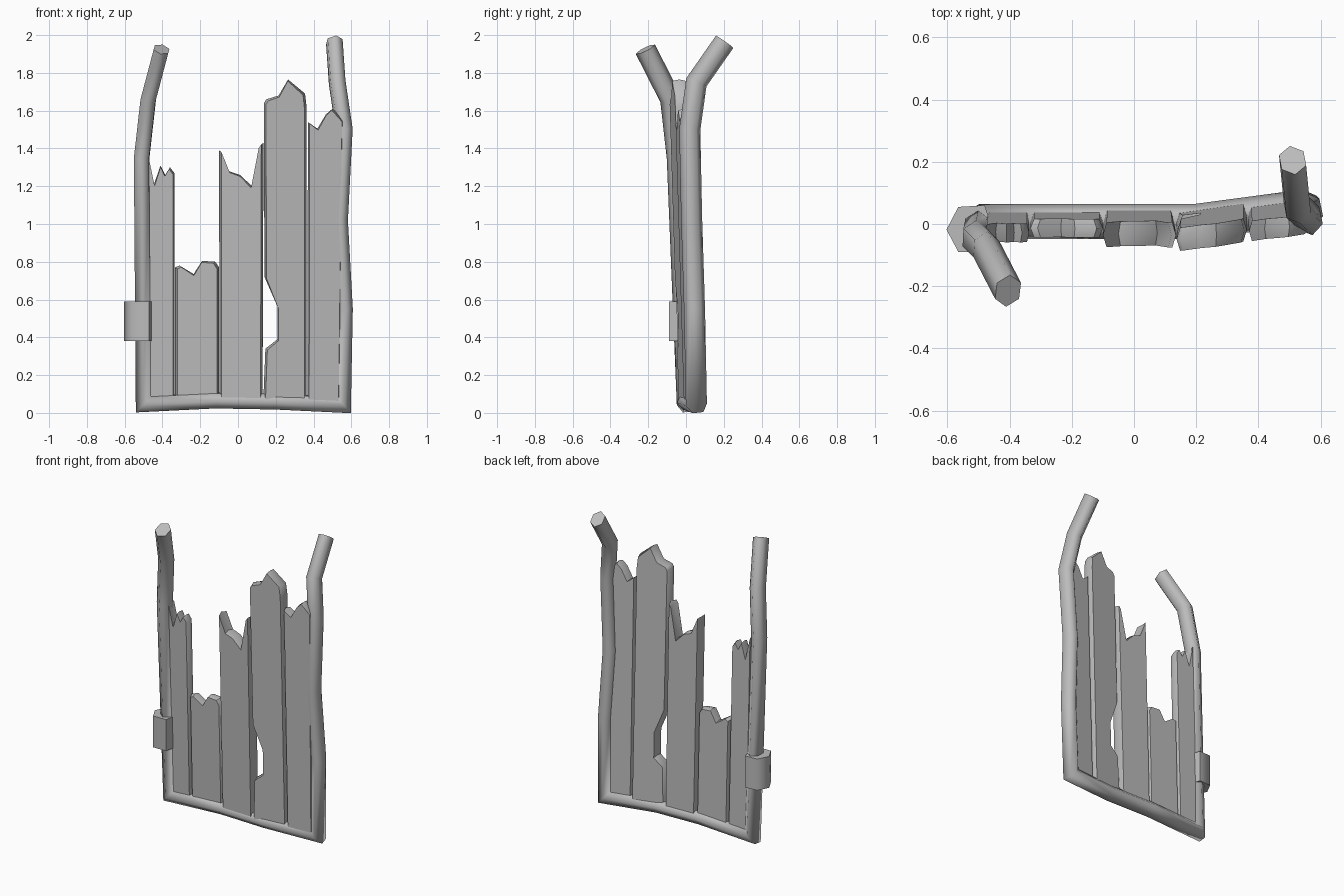
import bpy, bmesh, math
from mathutils import Vector

cube = bpy.data.objects.get("Cube")
if cube:
    bpy.data.objects.remove(cube)

# One plain grey for everything
GREY = (0.5, 0.5, 0.5, 1)
grey = bpy.data.materials.new("weathered grey")
grey.use_nodes = True
grey.diffuse_color = GREY
grey.node_tree.nodes["Principled BSDF"].inputs["Base Color"].default_value = GREY


def loft(name, rings, smooth_angle):
    """Skin a list of equal rings, cap both ends and shade smooth."""
    bm = bmesh.new()
    rows = [[bm.verts.new(p) for p in ring] for ring in rings]
    n = len(rows[0])
    for a, b in zip(rows, rows[1:]):
        for i in range(n):
            j = (i + 1) % n
            bm.faces.new((a[i], a[j], b[j], b[i]))
    bm.faces.new(rows[0])
    bm.faces.new(rows[-1])
    bmesh.ops.recalc_face_normals(bm, faces=bm.faces)
    mesh = bpy.data.meshes.new(name)
    bm.to_mesh(mesh)
    bm.free()
    mesh.materials.append(grey)
    obj = bpy.data.objects.new(name, mesh)
    bpy.context.collection.objects.link(obj)
    bpy.ops.object.select_all(action="DESELECT")
    obj.select_set(True)
    bpy.context.view_layer.objects.active = obj
    bpy.ops.object.shade_smooth_by_angle(angle=math.radians(smooth_angle))
    return obj


def mitred_tube(path, across, depth, sides=6):
    """Sweep a flattened hexagon along a path, mitring each joint."""
    pts = [Vector(p) for p in path]
    dirs = [(b - a).normalized() for a, b in zip(pts, pts[1:])]
    u = Vector((0, 1, 0))
    u = (u - u.dot(dirs[0]) * dirs[0]).normalized()
    v = dirs[0].cross(u)
    ring = []
    for k in range(sides):
        a = math.tau * k / sides
        ring.append(pts[0] + u * depth * math.cos(a) + v * across * math.sin(a))
    rings = [ring]
    for i, d in enumerate(dirs):
        p = pts[i + 1]
        n = d + dirs[i + 1] if i + 1 < len(dirs) else d
        ring = [q + d * ((p - q).dot(n) / d.dot(n)) for q in ring]
        rings.append(ring)
    return rings


# Bent frame: left post, bottom rail and right post in one sweep
frame_path = [
    (-0.405, -0.215, 1.925), (-0.475, -0.08, 1.66), (-0.51, -0.045, 1.35),
    (-0.5, 0.008, 0.047), (-0.12, 0.008, 0.066), (0.2, 0.008, 0.06),
    (0.553, 0.055, 0.043), (0.563, 0.045, 0.55), (0.537, 0.03, 1.02),
    (0.562, 0.02, 1.5), (0.525, 0.055, 1.75), (0.51, 0.205, 1.965),
]
loft("bent_frame", mitred_tube(frame_path, 0.046, 0.057), 75)

# Sleeve around the left post
sleeve = [(-0.603, -0.018), (-0.565, 0.055), (-0.48, 0.06),
          (-0.455, -0.018), (-0.47, -0.09), (-0.565, -0.09)]
loft("post_sleeve", [[(x, y, z) for x, y in sleeve] for z in (0.38, 0.59)], 75)


def plank(name, outline, base_y, thick, yaw=0.0, lean=-0.03):
    """Broken board: outline in x and z, with tapered long edges."""
    xs = [x for x, z in outline]
    mid = (min(xs) + max(xs)) / 2
    rings = []
    for side, width in ((-1, 0.9), (0, 1), (1, 0.9)):
        rings.append([(mid + (x - mid) * width,
                       base_y + lean * z + yaw * (x - mid) + side * thick / 2,
                       z - abs(side) * 0.008) for x, z in outline])
    loft(name, rings, 45)


# Boards, left to right, each with its splintered top
plank("board_1", [(-0.48, 0.07), (-0.48, 1.36), (-0.445, 1.21), (-0.41, 1.31),
                  (-0.385, 1.26), (-0.36, 1.3), (-0.337, 1.27), (-0.337, 0.07)],
      0.01, 0.06)
plank("board_2", [(-0.333, 0.07), (-0.333, 0.77), (-0.31, 0.78), (-0.235, 0.735),
                  (-0.19, 0.805), (-0.12, 0.8), (-0.1, 0.77), (-0.1, 0.07)],
      0.01, 0.06)
plank("board_3", [(-0.098, 0.07), (-0.1, 1.39), (-0.05, 1.28), (0.01, 1.26),
                  (0.075, 1.2), (0.12, 1.41), (0.135, 1.43), (0.13, 0.07)],
      0.007, 0.08)
plank("board_4", [(0.134, 0.07), (0.145, 0.34), (0.21, 0.39), (0.21, 0.56),
                  (0.14, 0.72), (0.137, 1.64), (0.15, 1.66), (0.215, 1.68),
                  (0.265, 1.765), (0.355, 1.69), (0.363, 1.62), (0.363, 0.07)],
      0.015, 0.075, yaw=0.13)
plank("board_5", [(0.367, 0.07), (0.37, 1.54), (0.42, 1.505), (0.465, 1.58),
                  (0.5, 1.61), (0.56, 1.55), (0.54, 0.07)],
      0.035, 0.065, yaw=0.12)
